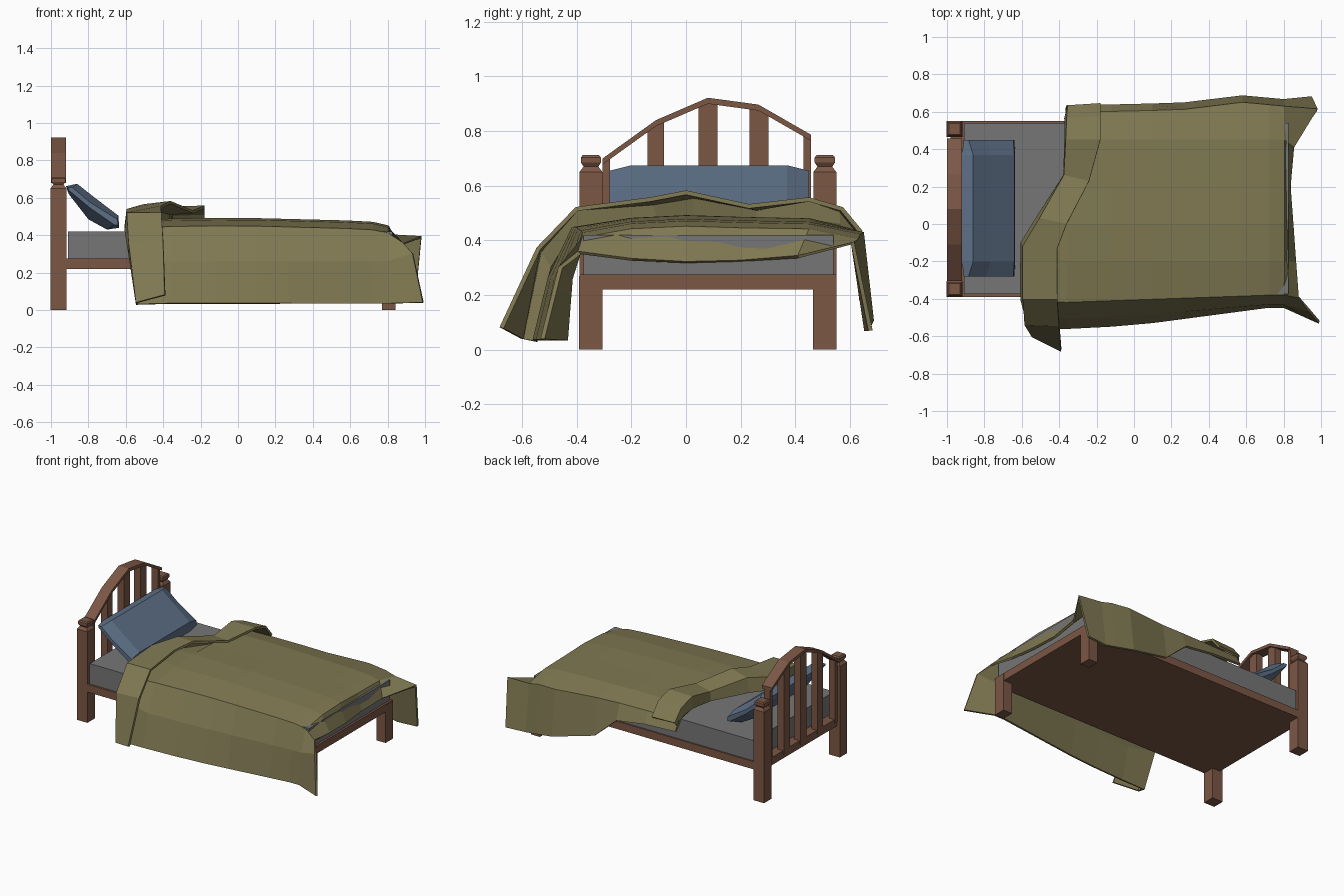
import bpy, bmesh

if "Cube" in bpy.data.objects:
    bpy.data.objects.remove(bpy.data.objects["Cube"])


def material(name, rgb):
    m = bpy.data.materials.new(name)
    m.diffuse_color = (*rgb, 1)
    m.use_nodes = True
    m.node_tree.nodes["Principled BSDF"].inputs["Base Color"].default_value = m.diffuse_color
    return m


WOOD = material("brown wood", (0.20, 0.095, 0.06))
GREY = material("grey mattress", (0.18, 0.18, 0.18))
BLUE = material("blue pillow", (0.108, 0.157, 0.235))
OLIVE = material("olive blanket", (0.215, 0.19, 0.085))


def skin(name, rows, mat, closed=False):
    """Join rows of points with quads; closed makes each row a capped loop."""
    bm = bmesh.new()
    vs = [[bm.verts.new(p) for p in r] for r in rows]
    n = len(rows[0])
    for a, b in zip(vs, vs[1:]):
        for i in range(n if closed else n - 1):
            j = (i + 1) % n
            bm.faces.new((a[i], a[j], b[j], b[i]))
    if closed:
        bm.faces.new(vs[0])
        bm.faces.new(vs[-1])
    bmesh.ops.recalc_face_normals(bm, faces=bm.faces[:])
    me = bpy.data.meshes.new(name)
    bm.to_mesh(me)
    bm.free()
    me.materials.append(mat)
    ob = bpy.data.objects.new(name, me)
    bpy.context.collection.objects.link(ob)
    return ob


def stack(name, x, y, rings, mat):
    """Square column from (half width x, half width y, z) rings."""
    rows = [[(x - a, y - b, z), (x + a, y - b, z), (x + a, y + b, z), (x - a, y + b, z)]
            for a, b, z in rings]
    return skin(name, rows, mat, True)


def box(name, x0, x1, y0, y1, z0, z1, mat):
    hx, hy = (x1 - x0) / 2, (y1 - y0) / 2
    return stack(name, x0 + hx, y0 + hy, [(hx, hy, z0), (hx, hy, z1)], mat)


def interp(keys, t):
    """Piecewise linear value from (t, value) keys."""
    if t <= keys[0][0]:
        return keys[0][1]
    for (a, p), (b, q) in zip(keys, keys[1:]):
        if t <= b:
            return p + (q - p) * (t - a) / (b - a)
    return keys[-1][1]


CY = 0.08  # bed centre line

# bed frame and mattress
box("bed_frame", -0.98, 0.84, -0.39, 0.55, 0.22, 0.275, WOOD)
box("mattress", -0.91, 0.825, -0.375, 0.54, 0.275, 0.42, GREY)

# posts with finials, and foot legs
for side, s in (("front", -1), ("back", 1)):
    y = CY + s * 0.428
    stack(side + "_head_post", -0.96, y,
          [(w, w, z) for w, z in ((.042, 0), (.042, .65), (.027, .67), (.037, .685),
                                  (.037, .703), (.03, .712))], WOOD)
    box(side + "_foot_leg", 0.77, 0.842, y - 0.043, y + 0.043, 0, 0.27, WOOD)

# headboard arch and slats
ARCH = [(-.305, .70), (-.11, .84), (.08, .922), (.265, .897), (.457, .787)]
rows = [[(-1, y, z), (-.92, y, z), (-.92, y, z - .022), (-1, y, z - .022)] for y, z in ARCH]
skin("headboard_arch", rows, WOOD, True)
for i, (y0, y1) in enumerate(((-.305, -.278), (-.14, -.08), (.045, .115), (.232, .302), (.43, .457))):
    rows = [[(x, y0, .25), (x, y1, .25), (x, y1, interp(ARCH, y1) - .008),
             (x, y0, interp(ARCH, y0) - .008)] for x in (-.985, -.935)]
    skin("headboard_slat_%d" % (i + 1), rows, WOOD, True)

# pillow: leaning section, pinched at both ends
SEC = [(-.92, .662), (-.86, .675), (-.765, .60), (-.64, .505),
       (-.635, .44), (-.70, .43), (-.80, .485), (-.905, .62)]
MID = [(-.91, .655), (-.885, .655), (-.79, .575), (-.645, .485),
       (-.64, .455), (-.66, .455), (-.79, .545), (-.905, .64)]
rows = [[(x, y, z) for x, z in sec]
        for y, sec in ((-.28, MID), (-.2, SEC), (.37, SEC), (.45, MID))]
skin("pillow", rows, BLUE, True)

# blanket: turned-back flap, fold rim, body columns, foot edge (each back to front)
flap = [(-.18, .64, .43), (-.18, .57, .515), (-.18, .45, .55), (-.24, .23, .525), (-.36, .0, .575),
        (-.41, -.13, .55), (-.41, -.40, .515), (-.40, -.54, .37), (-.39, -.675, .08)]
rim_top = [(-.35, .63, .43), (-.355, .565, .51), (-.36, .45, .55), (-.37, .26, .515),
           (-.50, .03, .56), (-.59, -.12, .535), (-.59, -.40, .515), (-.58, -.535, .36),
           (-.54, -.60, .04)]
rim_low = [(-.36, .61, .40), (-.365, .565, .46), (-.365, .45, .475), (-.375, .26, .46),
           (-.52, .03, .47), (-.60, -.10, .46), (-.60, -.41, .43), (-.58, -.49, .30),
           (-.54, -.55, .03)]
foot = [(.95, .675, .07), (.98, .61, .39), (.85, .41, .34), (.83, .2, .325), (.845, 0, .32),
        (.86, -.2, .33), (.88, -.39, .355), (.935, -.46, .30), (.99, -.525, .04)]
BACK_Z = [(-.2, .37), (.1, .33), (.27, .18), (.6, .10), (.8, .07)]
BACK_Y = [(-.2, .63), (.25, .64), (.58, .68), (.8, .66)]
FRONT_Y = [(-.39, -.555), (0, -.535), (.72, -.44)]
TOP_Z = [(-.39, .475), (0, .48), (.7, .462), (.8, .44)]
body = []
for x in (-.36, -.12, .1, .27, .58, .72, .80):
    t, fy = interp(TOP_Z, x), interp(FRONT_Y, x)
    by, sy = interp(BACK_Y, x), interp([(-.39, -.415), (.72, -.375)], x)
    body.append([(x, by, interp(BACK_Z, x)), (x, by - .035, t - .04), (x, .45, t - .005),
                 (x, .2, t), (x, 0, t + .006), (x, -.2, t - .004), (x, sy, t - .035),
                 (x, (sy + fy) / 2 - .015, .26), (x, fy, .035)])
blanket = skin("blanket", [flap, rim_top, rim_low] + body + [foot], OLIVE)
mod = blanket.modifiers.new("cloth thickness", 'SOLIDIFY')
mod.thickness = 0.016
mod.offset = 0
